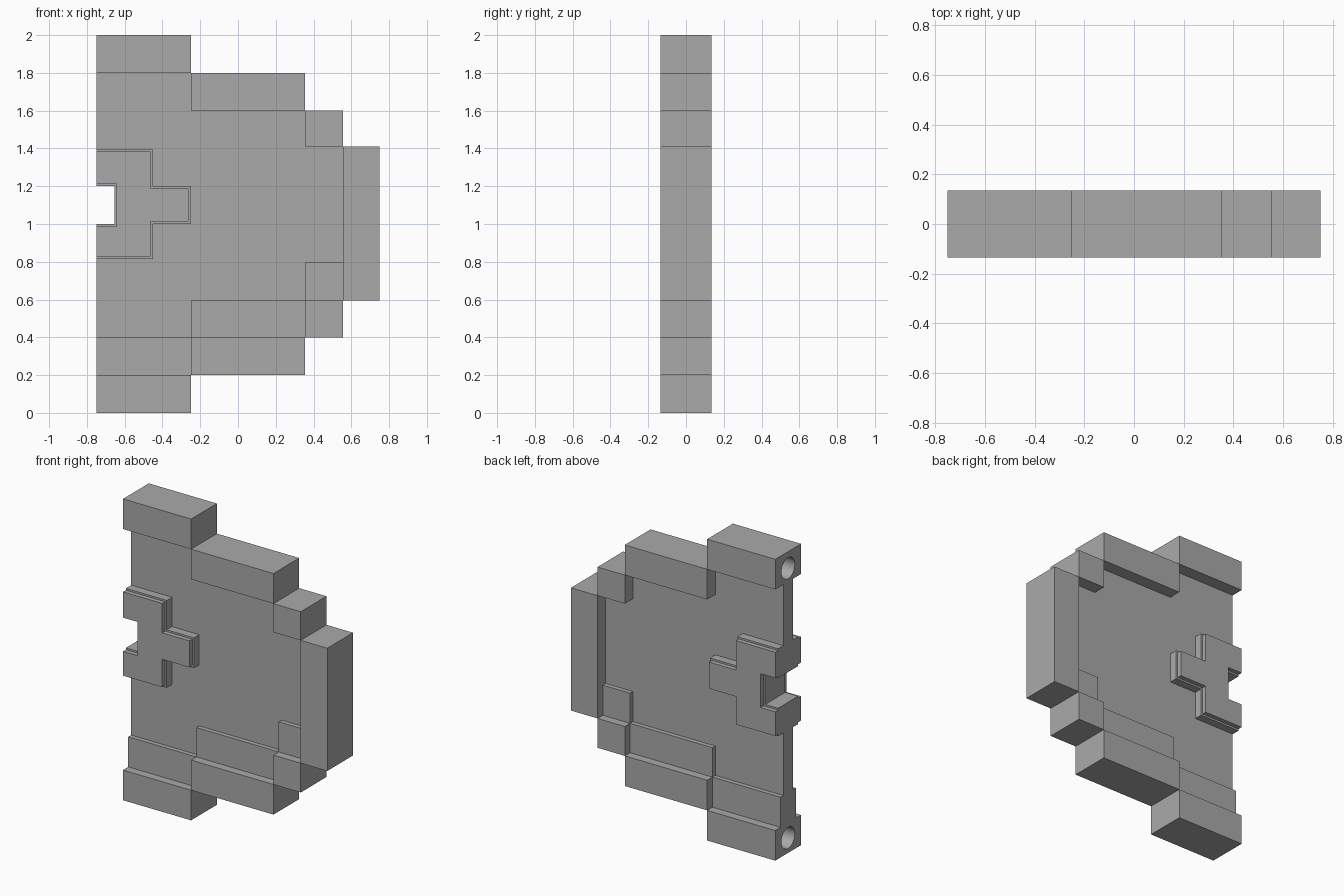
import bpy, bmesh, math

cube = bpy.data.objects.get("Cube")
if cube:
    bpy.data.objects.remove(cube, do_unlink=True)

grey = bpy.data.materials.new("plain grey")
grey.use_nodes = True
colour = (0.4, 0.4, 0.4, 1)
grey.diffuse_color = colour
grey.node_tree.nodes["Principled BSDF"].inputs["Base Color"].default_value = colour

DEPTH, TIER, SLAB, STEP = 0.135, 0.08, 0.05, 0.105
LEFT = -0.75


def extrude(name, outline, y0, y1):
    """Extrude an (x, z) outline from y0 to y1."""
    bm = bmesh.new()
    face = bm.faces.new([bm.verts.new((x, y0, z)) for x, z in outline])
    grown = bmesh.ops.extrude_face_region(bm, geom=[face])["geom"]
    verts = [v for v in grown if isinstance(v, bmesh.types.BMVert)]
    bmesh.ops.translate(bm, verts=verts, vec=(0, y1 - y0, 0))
    bmesh.ops.recalc_face_normals(bm, faces=bm.faces)
    mesh = bpy.data.meshes.new(name)
    bm.to_mesh(mesh)
    bm.free()
    mesh.materials.append(grey)
    obj = bpy.data.objects.new(name, mesh)
    bpy.context.collection.objects.link(obj)
    return obj


def bar(name, x0, x1, z0, z1, half):
    return extrude(name, [(x0, z0), (x1, z0), (x1, z1), (x0, z1)], -half, half)


def drill(block, z):
    """Cut a round blind hole into the flat left end of a block."""
    bpy.ops.mesh.primitive_cylinder_add(vertices=48, radius=0.07, depth=0.4,
                                        location=(LEFT, 0, z),
                                        rotation=(0, math.pi / 2, 0))
    cutter = bpy.context.object
    cutter.hide_render = True
    mod = block.modifiers.new("hole", 'BOOLEAN')
    mod.object, mod.operation, mod.solver = cutter, 'DIFFERENCE', 'EXACT'
    bpy.ops.object.select_all(action='DESELECT')
    block.select_set(True)
    bpy.context.view_layer.objects.active = block
    bpy.ops.object.modifier_apply(modifier=mod.name)
    bpy.data.objects.remove(cutter, do_unlink=True)
    bpy.ops.object.shade_smooth_by_angle(angle=math.radians(30))


# Thick stepped rim, with a hole in each end block
drill(bar("top_end_block", LEFT, -0.25, 1.8, 2.0, DEPTH), 1.89)
drill(bar("bottom_end_block", LEFT, -0.25, 0, 0.2, DEPTH), 0.1)
bar("rim_upper", -0.25, 0.355, 1.6, 1.8, DEPTH)
bar("rim_upper_corner", 0.355, 0.555, 1.41, 1.6, DEPTH)
bar("rim_side", 0.555, 0.75, 0.595, 1.41, DEPTH)
bar("rim_lower_corner", 0.355, 0.555, 0.4, 0.595, DEPTH)
bar("rim_lower", -0.25, 0.355, 0.2, 0.4, DEPTH)

# Lower inner steps of medium thickness
bar("inner_step_left", LEFT, -0.25, 0.2, 0.4, TIER)
bar("inner_step_middle", -0.25, 0.355, 0.4, 0.595, TIER)
bar("inner_step_right", 0.355, 0.555, 0.595, 0.795, TIER)


# Notched half cross; inset shrinks its outline
def cross(inset):
    i = inset
    outer = [(LEFT, 1.395 - i), (-0.45 - i, 1.395 - i), (-0.45 - i, 1.2 - i),
             (-0.25 - i, 1.2 - i), (-0.25 - i, 1.0 + i), (-0.45 - i, 1.0 + i),
             (-0.45 - i, 0.815 + i), (LEFT, 0.815 + i)]
    notch = [(LEFT, 1.0 - i), (-0.655 + i, 1.0 - i),
             (-0.655 + i, 1.2 + i), (LEFT, 1.2 + i)]
    return outer, notch


outer, notch = cross(0)
extrude("cross_body", outer + notch, -STEP, STEP)
cap = sum(cross(0.012), [])
extrude("cross_front_cap", cap, -DEPTH, -STEP)
extrude("cross_back_cap", cap, STEP, DEPTH)

# Thin centre slab wrapped around the cross
slab = [(LEFT, 0.4), (-0.25, 0.4), (-0.25, 0.595), (0.355, 0.595),
        (0.355, 0.795), (0.555, 0.795), (0.555, 1.41), (0.355, 1.41),
        (0.355, 1.6), (-0.25, 1.6), (-0.25, 1.8), (LEFT, 1.8)]
extrude("centre_slab", slab + outer, -SLAB, SLAB)
